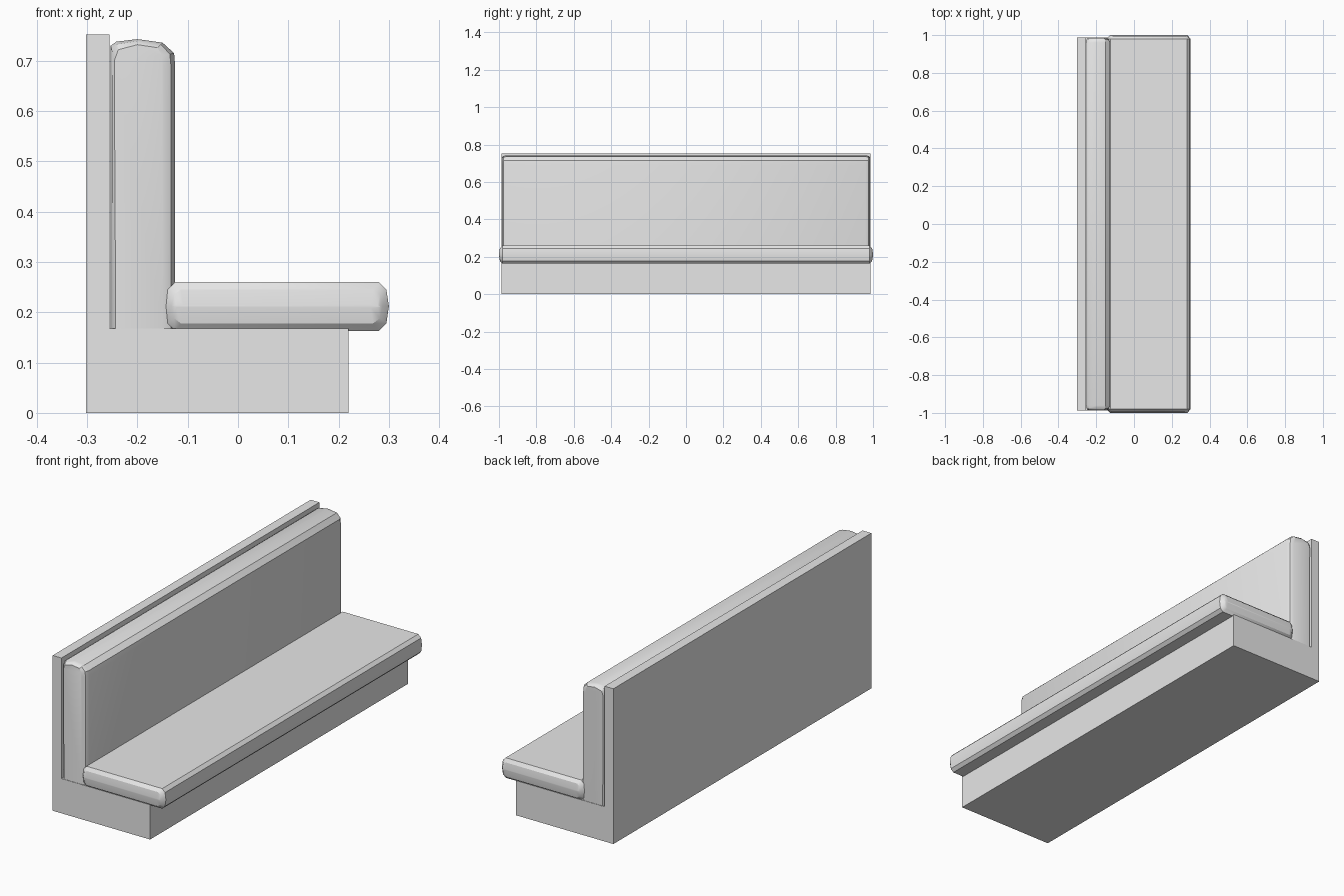
import bpy, bmesh

if "Cube" in bpy.data.objects:
    bpy.data.objects.remove(bpy.data.objects["Cube"])

grey = bpy.data.materials.new("soft grey")
grey.diffuse_color = (0.8, 0.8, 0.8, 1)
grey.use_nodes = True
grey.node_tree.nodes["Principled BSDF"].inputs["Base Color"].default_value = grey.diffuse_color


def loft(name, rings, smooth=True):
    """Skin closed x/z profiles placed along y; rings = [(y, profile), ...]."""
    bm = bmesh.new()
    loops = [[bm.verts.new((x, y, z)) for x, z in prof] for y, prof in rings]
    n = len(loops[0])
    for a, b in zip(loops, loops[1:]):
        for i in range(n):
            j = (i + 1) % n
            bm.faces.new((a[i], a[j], b[j], b[i]))
    bm.faces.new(loops[0])
    bm.faces.new(loops[-1][::-1])
    bmesh.ops.recalc_face_normals(bm, faces=bm.faces)
    me = bpy.data.meshes.new(name)
    bm.to_mesh(me)
    bm.free()
    me.materials.append(grey)
    ob = bpy.data.objects.new(name, me)
    bpy.context.collection.objects.link(ob)
    if smooth:
        bpy.ops.object.select_all(action='DESELECT')
        ob.select_set(True)
        bpy.context.view_layer.objects.active = ob
        bpy.ops.object.shade_smooth_by_angle(angle=0.52)
    return ob


def mirrored(half):
    """Mirror rings given for the +y end so both ends match."""
    return [(-y, p) for y, p in half] + [(y, p) for y, p in reversed(half)]


def blend(p, q, t):
    return [(a + (c - a) * t, b + (d - b) * t) for (a, b), (c, d) in zip(p, q)]


# L-shaped frame: plinth and back board
frame = [(-0.302, 0), (0.22, 0), (0.22, 0.168), (-0.255, 0.168),
         (-0.255, 0.752), (-0.302, 0.752)]
loft("bench_frame", mirrored([(0.987, frame)]), smooth=False)

# Seat cushion: rounded slab with slightly crowned edges
seat = [(-0.125, 0.163), (0.28, 0.163), (0.295, 0.178), (0.30, 0.212),
        (0.295, 0.245), (0.28, 0.26), (-0.125, 0.26), (-0.14, 0.245),
        (-0.145, 0.212), (-0.14, 0.178)]


def shrink(d, k):
    """Pull the seat profile in by d along x and scale its height by k."""
    cx, cz, hx = 0.0775, 0.212, 0.2225
    return [(cx + (x - cx) * (hx - d) / hx, cz + (z - cz) * k) for x, z in seat]


loft("seat_cushion", mirrored([(1.0, shrink(0.018, 0.06)),
                               (0.995, shrink(0.013, 0.70)),
                               (0.98, seat)]))

# Back cushion: tall slab with crowned top and chamfered ends
back = [(-0.253, 0.16), (-0.253, 0.73), (-0.242, 0.738), (-0.20, 0.743),
        (-0.15, 0.736), (-0.127, 0.715), (-0.125, 0.69), (-0.125, 0.16)]
back_end = [(-0.243, 0.16), (-0.246, 0.70), (-0.238, 0.722), (-0.20, 0.732),
            (-0.16, 0.726), (-0.151, 0.71), (-0.149, 0.69), (-0.149, 0.16)]
loft("back_cushion", mirrored([(0.985, back_end),
                               (0.977, blend(back, back_end, 0.35)),
                               (0.96, back)]))
